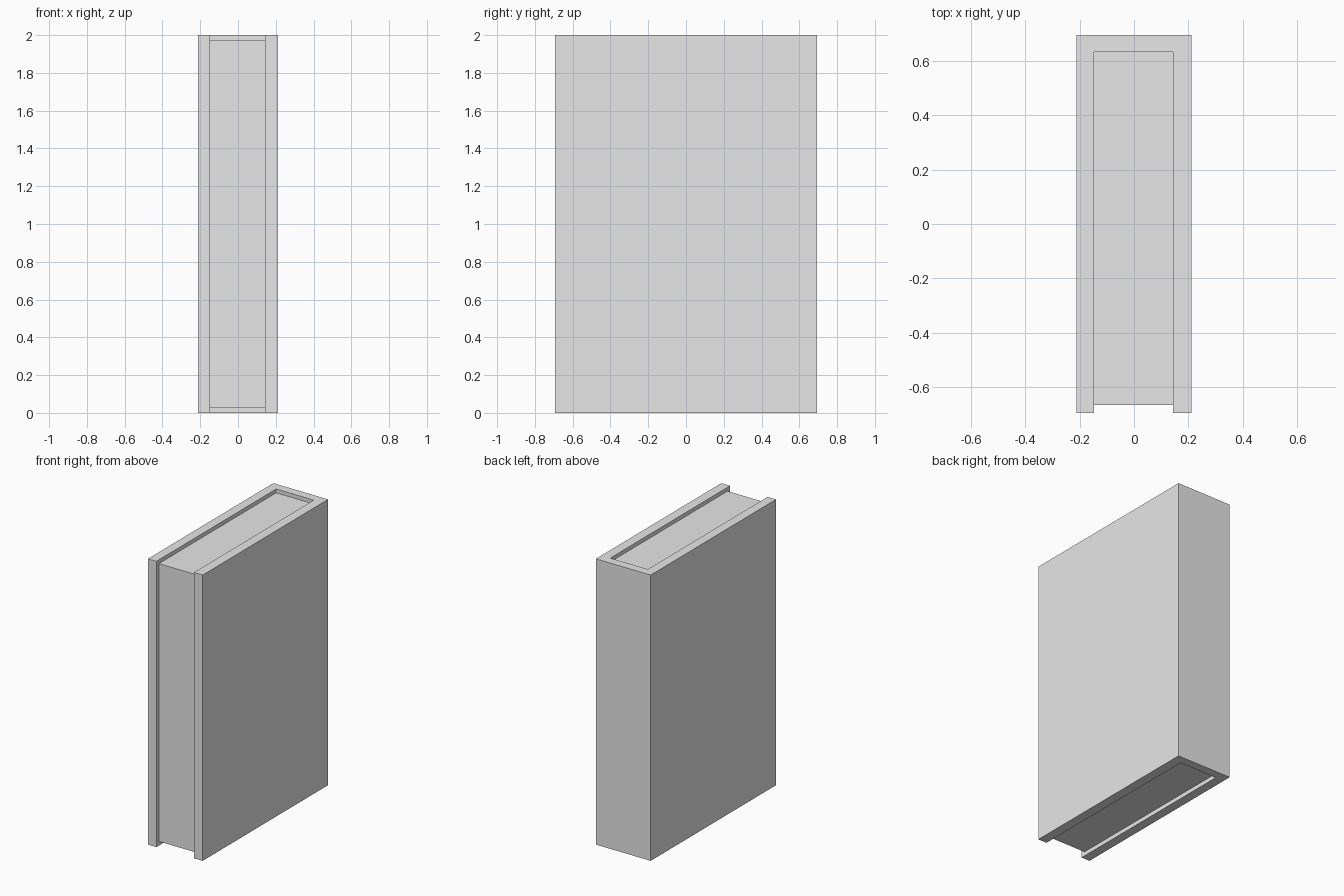
import bpy
import bmesh

cube = bpy.data.objects.get("Cube")
if cube:
    bpy.data.objects.remove(cube, do_unlink=True)

# One plain grey for the whole book
grey = bpy.data.materials.new("light grey")
grey.use_nodes = True
colour = (0.8, 0.8, 0.8, 1)
grey.diffuse_color = colour
grey.node_tree.nodes["Principled BSDF"].inputs["Base Color"].default_value = colour


def extrude_outline(name, outline, bottom, top):
    """Raise a flat outline in plan into a solid."""
    bm = bmesh.new()
    base = bm.faces.new([bm.verts.new((x, y, bottom)) for x, y in outline])
    raised = bmesh.ops.extrude_face_region(bm, geom=[base], use_keep_orig=True)
    verts = [v for v in raised["geom"] if isinstance(v, bmesh.types.BMVert)]
    bmesh.ops.translate(bm, verts=verts, vec=(0, 0, top - bottom))
    bmesh.ops.recalc_face_normals(bm, faces=bm.faces)
    mesh = bpy.data.meshes.new(name)
    bm.to_mesh(mesh)
    bm.free()
    mesh.materials.append(grey)
    obj = bpy.data.objects.new(name, mesh)
    bpy.context.collection.objects.link(obj)
    return obj


half_width, half_depth, height = 0.212, 0.693, 2.0
inner_left, inner_right = 0.144, -0.147
spine_inside, page_front = 0.632, -0.665

# Cover: two boards joined by the spine at the back
extrude_outline("cover", [
    (-half_width, -half_depth), (inner_right, -half_depth),
    (inner_right, spine_inside), (inner_left, spine_inside),
    (inner_left, -half_depth), (half_width, -half_depth),
    (half_width, half_depth), (-half_width, half_depth)], 0, height)

# Page block, set back from the cover edges
extrude_outline("page_block", [
    (inner_right, page_front), (inner_left, page_front),
    (inner_left, spine_inside), (inner_right, spine_inside)], 0.029, 1.973)
